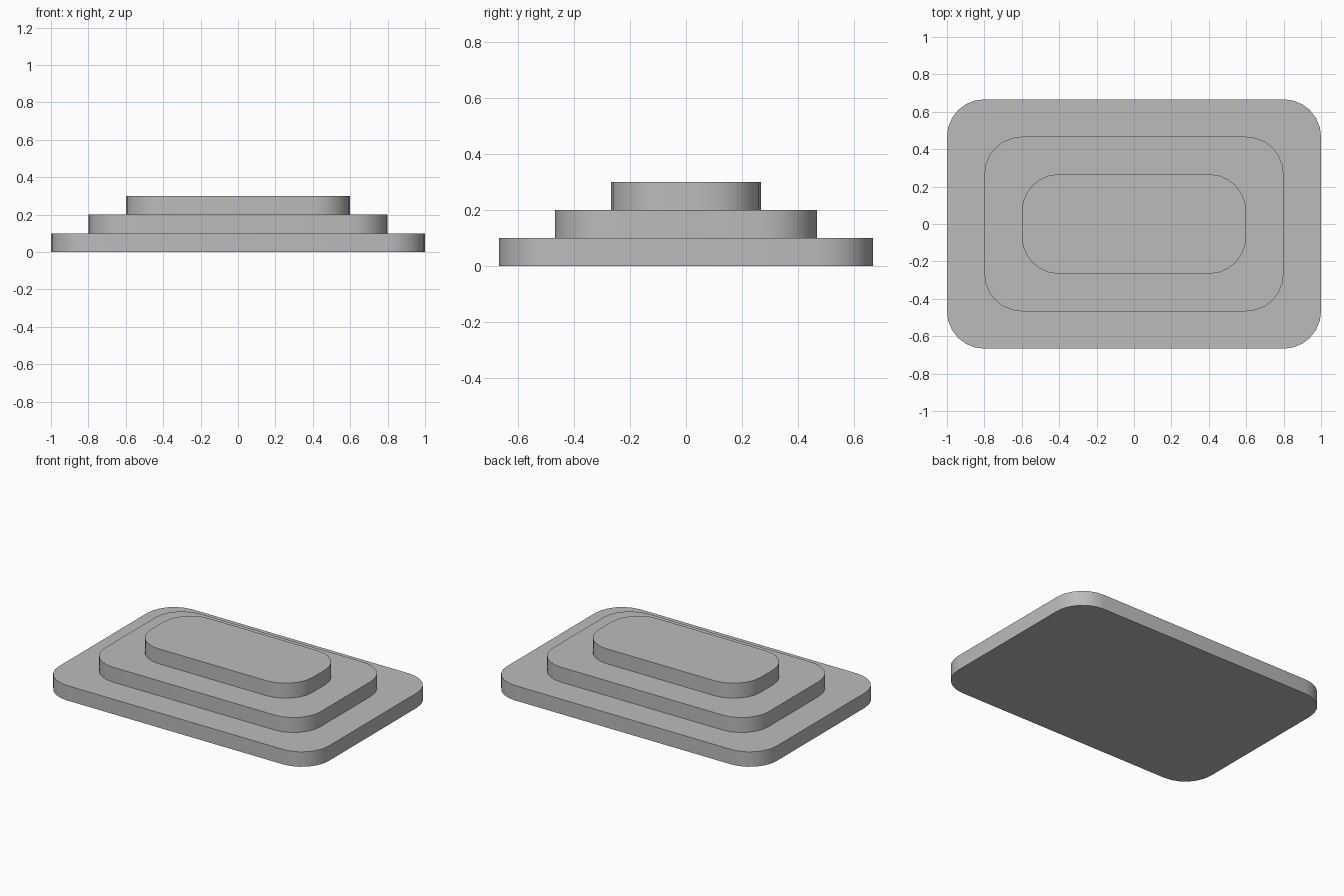
import bpy
import bmesh
from math import cos, sin, pi

cube = bpy.data.objects.get("Cube")
if cube:
    bpy.data.objects.remove(cube, do_unlink=True)

# One plain grey for every tier
grey = bpy.data.materials.new("plain grey")
colour = (0.5, 0.5, 0.5, 1)
grey.diffuse_color = colour
grey.use_nodes = True
grey.node_tree.nodes["Principled BSDF"].inputs["Base Color"].default_value = colour

RADIUS = 0.2
STEP = 0.1
SEGMENTS = 6


def rounded_outline(half_x, half_y):
    """Counter-clockwise points of a rounded rectangle."""
    points = []
    for quarter, (sx, sy) in enumerate([(1, 1), (-1, 1), (-1, -1), (1, -1)]):
        for i in range(SEGMENTS + 1):
            angle = (quarter + i / SEGMENTS) * pi / 2
            points.append((sx * (half_x - RADIUS) + RADIUS * cos(angle),
                           sy * (half_y - RADIUS) + RADIUS * sin(angle)))
    return points


def add_tier(name, half_x, half_y, base):
    """Extrude a rounded slab upward from its base height."""
    bm = bmesh.new()
    bottom = bm.faces.new([bm.verts.new((x, y, base))
                           for x, y in rounded_outline(half_x, half_y)])
    top = bmesh.ops.extrude_face_region(bm, geom=[bottom], use_keep_orig=True)
    moved = [v for v in top["geom"] if isinstance(v, bmesh.types.BMVert)]
    bmesh.ops.translate(bm, verts=moved, vec=(0, 0, STEP))
    bmesh.ops.recalc_face_normals(bm, faces=bm.faces)
    mesh = bpy.data.meshes.new(name)
    bm.to_mesh(mesh)
    bm.free()
    mesh.materials.append(grey)
    tier = bpy.data.objects.new(name, mesh)
    bpy.context.collection.objects.link(tier)
    # Smooth the rounded corners, keep the rims crisp
    bpy.ops.object.select_all(action="DESELECT")
    tier.select_set(True)
    bpy.context.view_layer.objects.active = tier
    bpy.ops.object.shade_smooth_by_angle(angle=pi / 6)


# Three tiers, each set in by the same margin
for level, name in enumerate(["lower_tier", "middle_tier", "upper_tier"]):
    inset = 0.2 * level
    add_tier(name, 1 - inset, 2 / 3 - inset, level * STEP)
